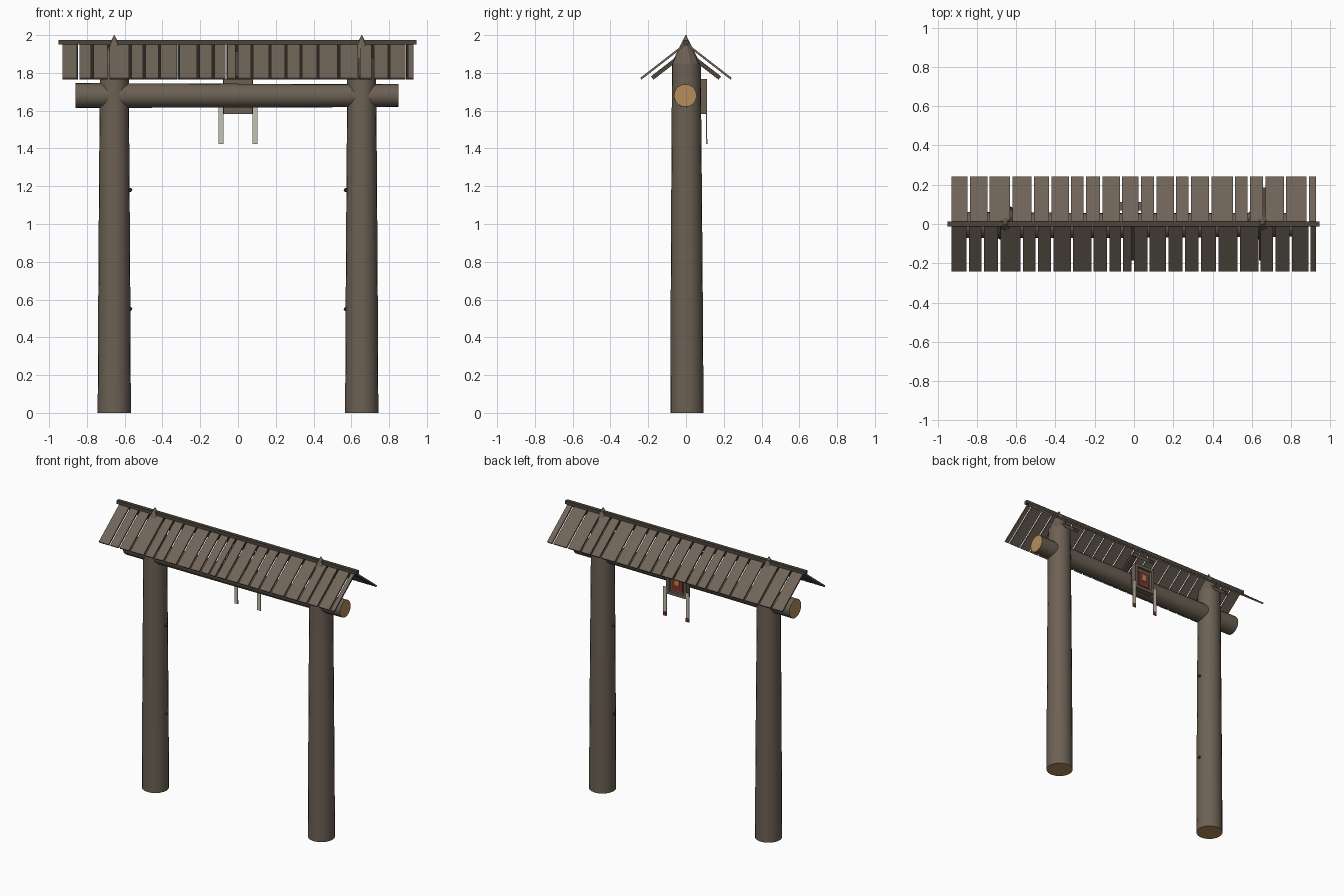
import bpy, bmesh, math
from mathutils import Vector, Matrix

if "Cube" in bpy.data.objects:
    bpy.data.objects.remove(bpy.data.objects["Cube"])


def material(name, rgb):
    m = bpy.data.materials.new(name)
    m.diffuse_color = (*rgb, 1)
    m.use_nodes = True
    m.node_tree.nodes["Principled BSDF"].inputs["Base Color"].default_value = m.diffuse_color
    return m


BARK = material("bark brown", (0.150, 0.118, 0.088))
PLANK = material("plank brown", (0.160, 0.127, 0.097))
DARK = material("dark brown", (0.075, 0.060, 0.045))
CUT = material("cut wood tan", (0.46, 0.27, 0.11))
PALE = material("pale paper", (0.56, 0.54, 0.43))
RED = material("dull red", (0.22, 0.035, 0.022))


def finish(name, bm, mats, smooth=False):
    bmesh.ops.recalc_face_normals(bm, faces=bm.faces)
    me = bpy.data.meshes.new(name)
    bm.to_mesh(me)
    bm.free()
    for m in mats:
        me.materials.append(m)
    ob = bpy.data.objects.new(name, me)
    bpy.context.collection.objects.link(ob)
    if smooth:
        bpy.context.view_layer.objects.active = ob
        ob.select_set(True)
        bpy.ops.object.shade_smooth_by_angle(angle=math.radians(32))
        ob.select_set(False)
    return ob


def add_box(bm, size, mat):
    bmesh.ops.create_cube(bm, size=1, matrix=mat @ Matrix.Diagonal((*size, 1)))


def box(name, center, size, mat):
    bm = bmesh.new()
    add_box(bm, size, Matrix.Translation(center))
    return finish(name, bm, [mat])


def log(name, rings, sides=20):
    """Loft circular rings (center, radius, axis); flat ends are cut wood."""
    bm = bmesh.new()
    loops = []
    for c, r, axis in rings:
        loop = []
        for i in range(sides):
            a = 2 * math.pi * i / sides
            u, v = r * math.cos(a), r * math.sin(a)
            loop.append(bm.verts.new(Vector(c) + Vector((u, v, 0) if axis == 'Z' else (0, u, v))))
        loops.append(loop)
    for a, b in zip(loops, loops[1:]):
        for i in range(sides):
            j = (i + 1) % sides
            bm.faces.new((a[i], a[j], b[j], b[i]))
    for end in (loops[0], loops[-1]):
        bm.faces.new(end).material_index = 1
    return finish(name, bm, [BARK, CUT], True)


# Two posts with pointed tops and small knots on the inner side
for side, label in ((-1, "left"), (1, "right")):
    x = 0.655 * side
    log(label + "_post", [((x, 0.005, 0), 0.088, 'Z'), ((x, 0.004, 0.6), 0.085, 'Z'),
                          ((x, 0.003, 1.2), 0.081, 'Z'), ((x, 0.002, 1.85), 0.076, 'Z')])
    bm = bmesh.new()
    bmesh.ops.create_cone(bm, segments=10, radius1=0.076, radius2=0.002, depth=0.15,
                          matrix=Matrix.Translation((x, -0.001, 1.925)))
    finish(label + "_post_point", bm, [BARK])
    for z in (0.55, 1.18):
        bm = bmesh.new()
        bmesh.ops.create_icosphere(bm, subdivisions=1, radius=0.012,
                                   matrix=Matrix.Translation((x - side * 0.085, 0.003, z)))
        finish(label + "_post_knot", bm, [DARK])

# Cross beam through both posts
log("cross_beam", [((-0.86, -0.004, 1.68), 0.066, 'X'), ((-0.3, -0.008, 1.68), 0.064, 'X'),
                   ((0.3, -0.006, 1.679), 0.062, 'X'), ((0.85, -0.004, 1.68), 0.060, 'X')])

# Ridge pole
box("ridge_pole", (-0.002, 0, 1.963), (1.895, 0.026, 0.024), DARK)

# Roof planks on each slope, given by the x where each plank starts (hundredths)
starts = {
    -1: [-93, -84, -76.5, -68, -56.5, -49, -41, -31, -20.5, -12.5, -5.5, 0, 8, 17.5,
         26, 34, 43, 54, 64.5, 72, 80.5, 90, 94],
    1: [-93, -83.5, -73.5, -62, -51, -42, -32, -24.5, -16, -6, 3.5, 11.5, 21.5, 29,
        39.5, 51.5, 59, 67, 77.5, 89, 94],
}
THICK = 0.011
for side, label in ((-1, "front"), (1, "back")):
    top, low = Vector((0, side * 0.006, 1.950)), Vector((0, side * 0.239, 1.769))
    run = low - top
    tilt = Matrix.Rotation(math.atan2(run.z, run.y), 4, 'X')
    bm = bmesh.new()
    for a, b in zip(starts[side], starts[side][1:]):
        x0, x1 = a / 100, b / 100 - 0.012
        mid = (top + low) / 2 + Vector(((x0 + x1) / 2, 0, 0))
        add_box(bm, (x1 - x0, run.length, THICK), Matrix.Translation(mid) @ tilt)
    finish(label + "_roof_planks", bm, [PLANK])

    # Rafters below the planks
    top, low = Vector((0, side * 0.01, 1.905)), Vector((0, side * 0.178, 1.772))
    run = low - top
    bm = bmesh.new()
    for x in (-0.655, -0.005, 0.655):
        mid = (top + low) / 2 + Vector((x, 0, 0))
        add_box(bm, (0.035, run.length, 0.022), Matrix.Translation(mid) @ tilt)
    finish(label + "_rafters", bm, [DARK])

# Sign on the back of the beam: board, raised frame, red panel, tan plaque
box("sign_board", (0, 0.081, 1.675), (0.155, 0.026, 0.185), BARK)
for s in (-1, 1):
    box("sign_frame_side", (s * 0.068, 0.099, 1.675), (0.022, 0.026, 0.185), BARK)
    box("sign_frame_rail", (0, 0.099, 1.675 + s * 0.082), (0.114, 0.026, 0.022), BARK)
box("sign_panel", (0, 0.097, 1.668), (0.084, 0.008, 0.105), RED)
box("sign_plaque", (0, 0.103, 1.680), (0.036, 0.006, 0.045), CUT)

# Hanging paper strips with red tips on the back face
for s in (-1, 1):
    box("paper_strip", (s * 0.09, 0.109, 1.525), (0.026, 0.004, 0.205), PALE)
    box("strip_tip", (s * 0.09, 0.112, 1.436), (0.026, 0.003, 0.027), RED)
